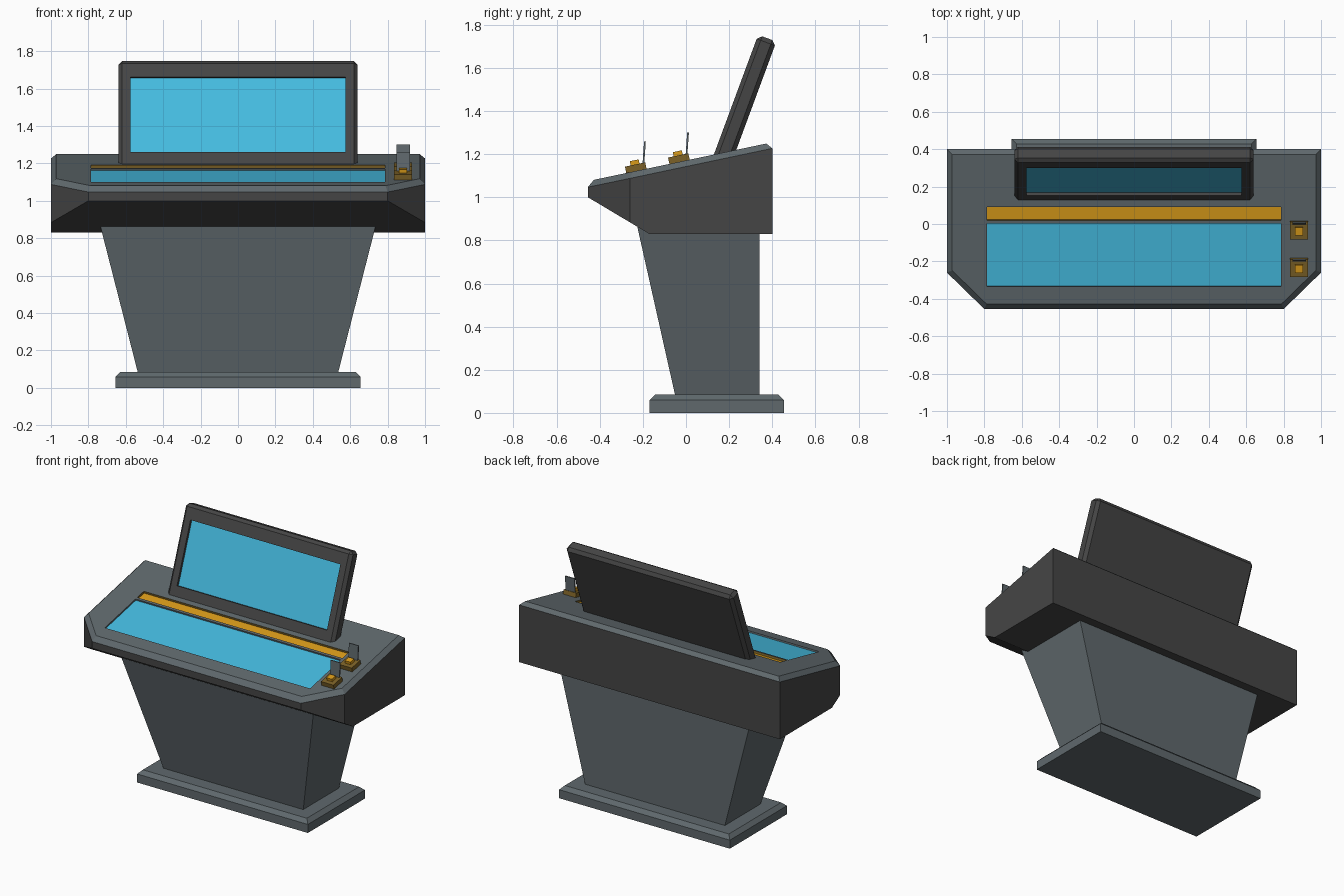
import bpy, bmesh, math
from mathutils import Vector, Matrix

cube = bpy.data.objects.get("Cube")
if cube:
    bpy.data.objects.remove(cube, do_unlink=True)


def material(name, rgb):
    m = bpy.data.materials.new(name)
    m.use_nodes = True
    m.diffuse_color = (*rgb, 1)
    m.node_tree.nodes["Principled BSDF"].inputs["Base Color"].default_value = (*rgb, 1)
    return m


charcoal = material("charcoal", (0.06, 0.06, 0.06))
slate = material("slate", (0.115, 0.14, 0.152))
blue = material("screen blue", (0.06, 0.5, 0.75))
gold = material("gold", (0.7, 0.33, 0.01))
bronze = material("dark bronze", (0.2, 0.12, 0.02))


def finish(bm, name, mats, matrix=Matrix()):
    bmesh.ops.recalc_face_normals(bm, faces=bm.faces)
    mesh = bpy.data.meshes.new(name)
    bm.to_mesh(mesh)
    bm.free()
    for m in mats:
        mesh.materials.append(m)
    ob = bpy.data.objects.new(name, mesh)
    ob.matrix_world = matrix
    bpy.context.collection.objects.link(ob)
    return ob


def box_mesh(lo, hi):
    bm = bmesh.new()
    lo, hi = Vector(lo), Vector(hi)
    bmesh.ops.create_cube(bm, size=1)
    for v in bm.verts:
        v.co = (lo + hi) / 2 + v.co * (hi - lo)
    return bm


def bevel(bm, edges, width):
    bmesh.ops.bevel(bm, geom=list(edges), offset=width, segments=1,
                    profile=0.5, affect='EDGES')


def facing(bm, direction):
    """Face that best matches a direction, largest first."""
    d = Vector(direction)
    return max((f for f in bm.faces if f.normal.dot(d) > 0.95),
               key=lambda f: f.calc_area())


def recess(bm, direction, axis, x_range, v_range, depth, floor_mat, wall_mat):
    """Cut a rectangle into the face looking along direction and sink it."""
    d = Vector(direction)
    bm.normal_update()
    mid = Vector((sum(x_range) / 2, 0, 0))
    mid[axis] = sum(v_range) / 2

    def inside(f):
        c = f.calc_center_bounds()
        return f.normal.dot(d) > 0.95 and abs(c.x - mid.x) < 0.01

    for ax, values in ((0, x_range), (axis, v_range)):
        for value in values:
            faces = [f for f in bm.faces if f.normal.dot(d) > 0.95
                     and (ax == 0 or inside(f))]
            n, co = Vector(), Vector()
            n[ax], co[ax] = 1, value
            geom = set(faces)
            for f in faces:
                geom.update(f.edges)
                geom.update(f.verts)
            bmesh.ops.bisect_plane(bm, geom=list(geom), plane_co=co, plane_no=n)
            bm.normal_update()
    target = [f for f in bm.faces if inside(f)
              and abs(f.calc_center_bounds()[axis] - mid[axis]) < 0.01]
    walls = bmesh.ops.inset_individual(bm, faces=target, thickness=0.0005, depth=-depth)
    for f in walls["faces"]:
        f.material_index = wall_mat
    for f in target:
        f.material_index = floor_mat


# Foot plate with a bevelled top rim
bm = box_mesh((-0.655, -0.17, 0), (0.655, 0.455, 0.085))
bevel(bm, [e for e in bm.edges if all(v.co.z > 0.08 for v in e.verts)], 0.026)
finish(bm, "foot_plate", [slate])

# Pedestal flaring towards the top, with a straight back
bm = box_mesh((-0.535, -0.05, 0.08), (0.535, 0.34, 0.9))
for v in bm.verts:
    if v.co.z > 0.5:
        v.co.x *= 0.745 / 0.535
        if v.co.y < 0:
            v.co.y = -0.234
finish(bm, "pedestal", [slate])

# Console body: side profile extruded across, front corners cut off
bm = bmesh.new()
profile = [(0.4, 0.83), (0.4, 1.255), (-0.455, 1.075), (-0.455, 1.0), (-0.17, 0.83)]
face = bm.faces.new([bm.verts.new((-1, y, z)) for y, z in profile])
side = bmesh.ops.extrude_face_region(bm, geom=[face])
bmesh.ops.translate(bm, vec=(2, 0, 0),
                    verts=[g for g in side["geom"] if isinstance(g, bmesh.types.BMVert)])
for s in (-1, 1):
    cut = bmesh.ops.bisect_plane(bm, geom=bm.verts[:] + bm.edges[:] + bm.faces[:],
                                 plane_co=(s * 0.8, -0.455, 0),
                                 plane_no=(s * 0.195, -0.2, 0), clear_outer=True)
    rim = [g for g in cut["geom_cut"] if isinstance(g, bmesh.types.BMEdge)]
    bmesh.ops.edgeloop_fill(bm, edges=rim)
bmesh.ops.recalc_face_normals(bm, faces=bm.faces)
bm.normal_update()
tilt = math.atan2(0.18, 0.855)
up = Vector((0, -math.sin(tilt), math.cos(tilt)))
bevel(bm, facing(bm, up).edges, 0.028)
bm.normal_update()
for f in bm.faces:
    f.material_index = 1 if f.normal.z > 0.3 else 0
recess(bm, up, 1, (-0.787, 0.787), (-0.335, 0.002), 0.01, 2, 1)
recess(bm, up, 1, (-0.787, 0.787), (0.02, 0.092), 0.014, 3, 4)
finish(bm, "console_body", [charcoal, slate, blue, gold, bronze])

# Tilted monitor with a sunken screen, its foot buried in the console
bm = box_mesh((-0.64, 0, -0.1), (0.64, 0.09, 0.59))
bevel(bm, bm.edges, 0.02)
bm.normal_update()
recess(bm, (0, -1, 0), 2, (-0.575, 0.575), (0.066, 0.492), 0.016, 1, 0)
lean = Matrix.Rotation(math.radians(-20.3), 4, 'X')
finish(bm, "monitor", [charcoal, blue], Matrix.Translation((0, 0.13, 1.2)) @ lean)

# Two switch blocks on the left deck, each with a button and an upright tab
for number, y in enumerate((-0.23, -0.03), 1):
    z = 1.075 + (y + 0.455) * math.tan(tilt)
    place = Matrix.Translation((0.883, y, z)) @ Matrix.Rotation(tilt, 4, 'X')
    finish(box_mesh((-0.048, -0.048, -0.01), (0.048, 0.048, 0.03)),
           f"switch_block_{number}", [bronze], place)
    finish(box_mesh((-0.021, -0.021, 0.02), (0.021, 0.021, 0.05)),
           f"switch_button_{number}", [gold], place)
    tab = Matrix.Translation((0.883, y + 0.03, z)) @ Matrix.Rotation(math.radians(-4), 4, 'X')
    finish(box_mesh((-0.036, -0.004, 0.02), (0.036, 0.004, 0.137)),
           f"switch_tab_{number}", [slate], tab)
